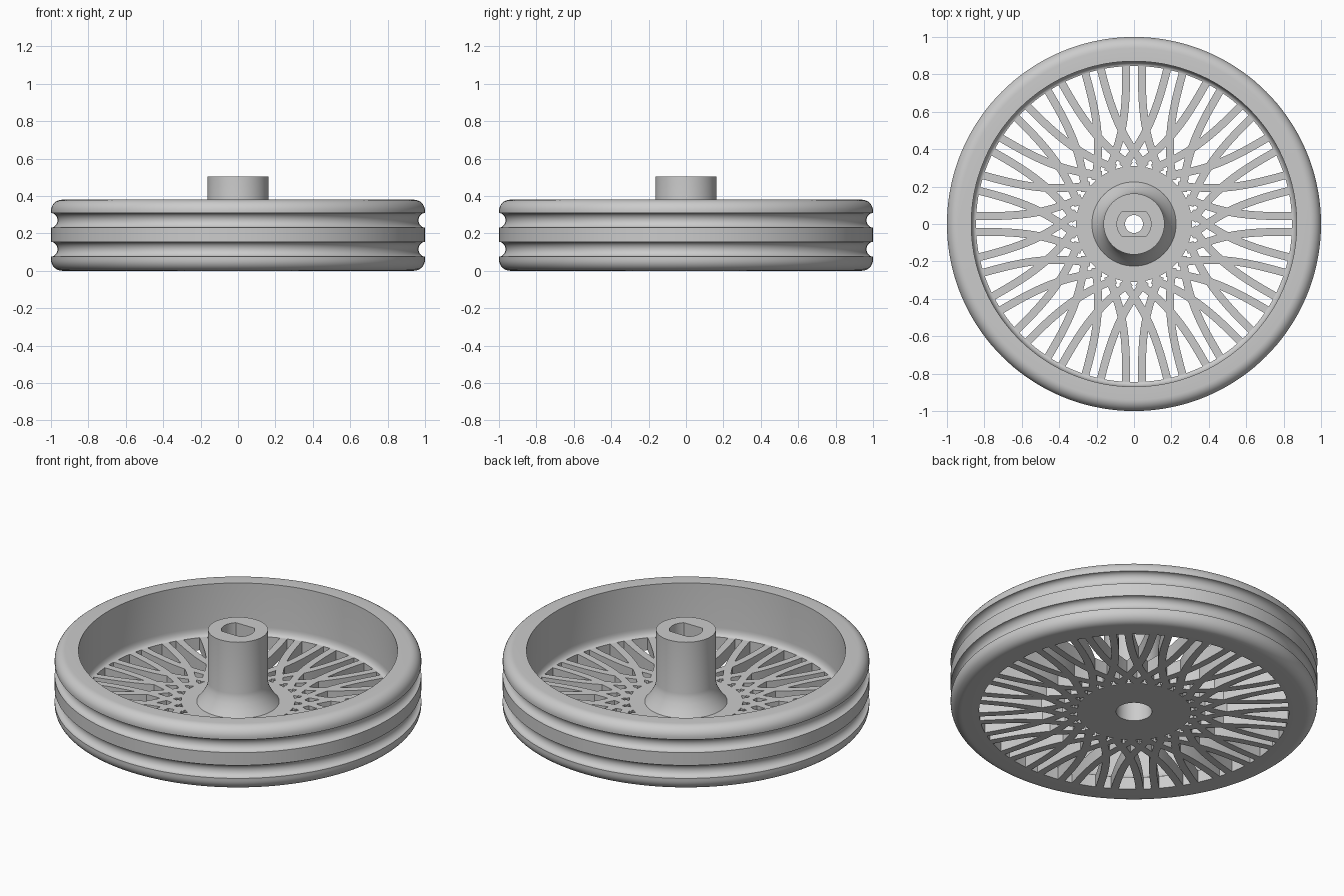
import bpy, bmesh, math
from mathutils import Vector
from mathutils.geometry import interpolate_bezier

cube = bpy.data.objects.get("Cube")
if cube:
    bpy.data.objects.remove(cube, do_unlink=True)

WEB = 0.075        # thickness of the spoked web
HEIGHT = 0.38      # rim height
TOP = 0.505        # hub top
PAIRS = 24         # spoke pairs

grey = bpy.data.materials.new("light_grey")
grey.use_nodes = True
colour = (0.6, 0.6, 0.6, 1)
grey.diffuse_color = colour
grey.node_tree.nodes["Principled BSDF"].inputs["Base Color"].default_value = colour


def finish(name, bm):
    bmesh.ops.recalc_face_normals(bm, faces=bm.faces)
    mesh = bpy.data.meshes.new(name)
    bm.to_mesh(mesh)
    bm.free()
    mesh.materials.append(grey)
    obj = bpy.data.objects.new(name, mesh)
    bpy.context.collection.objects.link(obj)
    bpy.ops.object.select_all(action='DESELECT')
    obj.select_set(True)
    bpy.context.view_layer.objects.active = obj
    bpy.ops.object.shade_smooth_by_angle(angle=math.radians(30))
    return obj


def arc(cx, cz, rx, rz, start, end, steps=8):
    """Points of an elliptic arc in the profile plane, angles in degrees."""
    angles = [math.radians(start + (end - start) * i / steps) for i in range(steps + 1)]
    return [(cx + rx * math.cos(a), cz + rz * math.sin(a)) for a in angles]


def lathe(name, profile, segments=144):
    """Revolve a closed profile; a radius may be a function of the angle."""
    bm = bmesh.new()
    rings = []
    for i in range(segments):
        a = math.tau * i / segments
        ring = []
        for r, z in profile:
            radius = r(a) if callable(r) else r
            ring.append(bm.verts.new((radius * math.cos(a), radius * math.sin(a), z)))
        rings.append(ring)
    n = len(profile)
    for i in range(segments):
        near, far = rings[i], rings[(i + 1) % segments]
        for j in range(n):
            k = (j + 1) % n
            bm.faces.new((near[j], far[j], far[k], near[k]))
    return finish(name, bm)


# Rim with rounded outer corners, two grooves and an inner fillet
rim = [(0.845, 0), (0.94, 0)]
rim += arc(0.94, 0.06, 0.06, 0.06, -90, 0)[1:]
for groove_z in (0.115, 0.27):
    rim += arc(1.0, groove_z, 0.035, 0.039, 270, 90, 12)
rim += arc(0.94, HEIGHT - 0.06, 0.06, 0.06, 0, 90)
rim += [(0.87, HEIGHT)]
rim += arc(0.845, 0.12, 0.025, 0.045, 0, -90, 6)
lathe("rim", rim)


# Hub with flared foot, two-flat shaft socket on top and round bore below
def socket(a):
    return min(0.091, 0.067 / max(abs(math.sin(a)), 0.01))


hub = [(0.098, 0), (0.31, 0), (0.31, WEB), (0.225, WEB)]
hub += [(0.202, 0.105), (0.181, 0.14), (0.168, 0.17), (0.163, 0.195)]
hub += [(0.163, TOP), (socket, TOP), (socket, 0.2)]
hub += [(0.048, 0.2), (0.048, 0.15), (0.098, 0.15)]
lathe("hub", hub)

# Curved spokes, crossing in mirrored pairs near the hub
path = interpolate_bezier(Vector((0.043, 0.86)), Vector((0.038, 0.6)),
                          Vector((0.058, 0.46)), Vector((0.14, 0.28)), 15)
bm = bmesh.new()
for pair in range(PAIRS):
    turn = math.tau * pair / PAIRS
    c, s = math.cos(turn), math.sin(turn)
    for side in (-1, 1):
        sections = []
        for i, p in enumerate(path):
            d = path[min(i + 1, len(path) - 1)] - path[max(i - 1, 0)]
            normal = Vector((-d.y, d.x)).normalized() * 0.021
            corners = []
            for q, z in ((p - normal, 0), (p + normal, 0), (p + normal, WEB), (p - normal, WEB)):
                x, y = q.x * side, q.y
                corners.append(bm.verts.new((x * c - y * s, x * s + y * c, z)))
            sections.append(corners)
        for a, b in zip(sections, sections[1:]):
            for j in range(4):
                k = (j + 1) % 4
                bm.faces.new((a[j], a[k], b[k], b[j]))
        bm.faces.new(sections[0])
        bm.faces.new(sections[-1])
finish("spokes", bm)
